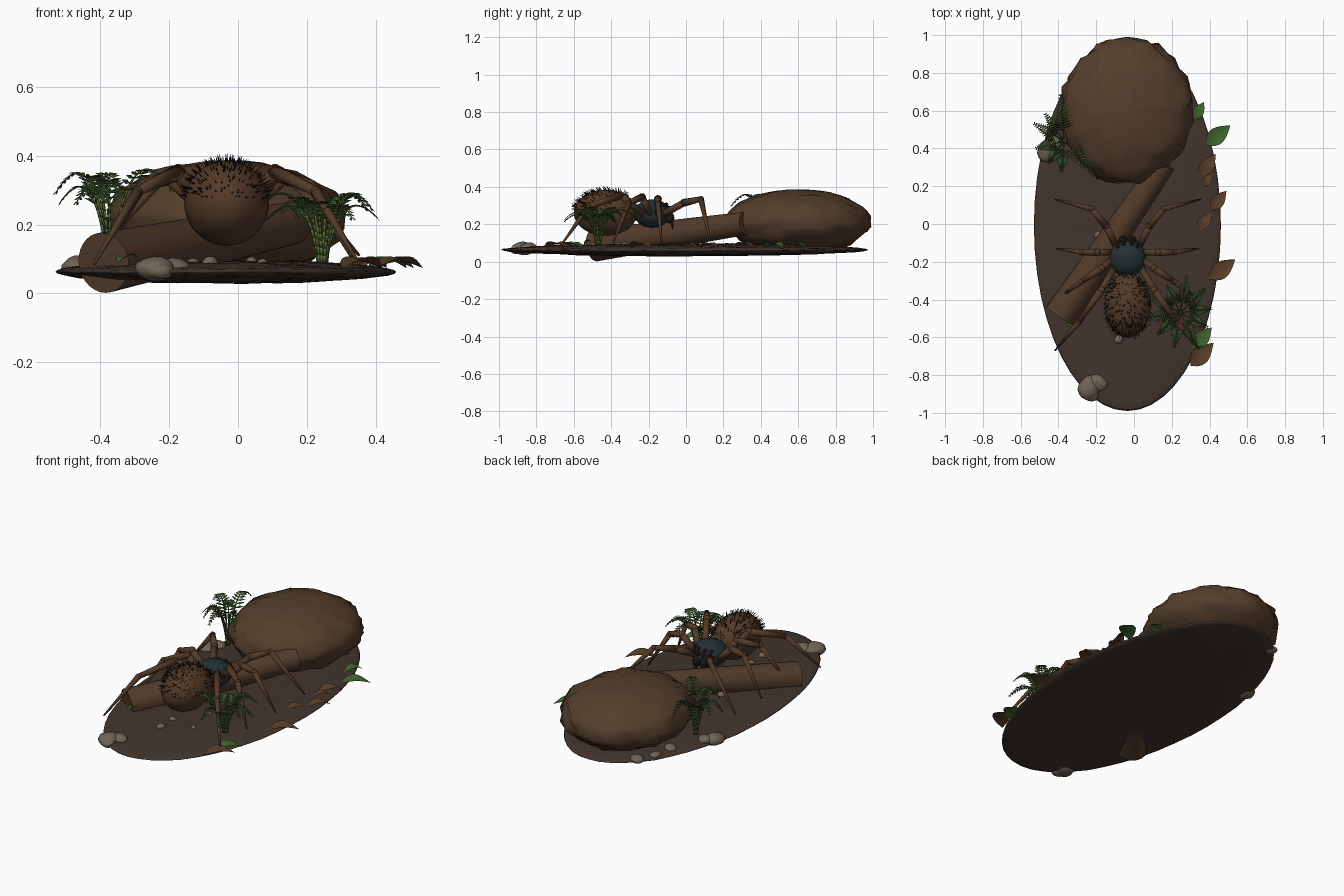
import bpy, bmesh, math, random
from mathutils import Vector, Matrix, noise

if "Cube" in bpy.data.objects:
    bpy.data.objects.remove(bpy.data.objects["Cube"])

random.seed(4)


def mat(name, c):
    m = bpy.data.materials.new(name)
    m.diffuse_color = (*c, 1)
    m.use_nodes = True
    m.node_tree.nodes["Principled BSDF"].inputs["Base Color"].default_value = m.diffuse_color
    return m


SOIL = mat("soil", (0.055, 0.036, 0.026))
EARTH = mat("earth", (0.088, 0.049, 0.024))
BARK = mat("bark", (0.085, 0.045, 0.024))
FUR = mat("fur", (0.085, 0.042, 0.02))
SHELL = mat("shell", (0.017, 0.03, 0.034))
BLACK = mat("black", (0.01, 0.008, 0.007))
STONE = mat("stone", (0.16, 0.125, 0.09))
GREEN = mat("fern_green", (0.035, 0.085, 0.02))
STEM = mat("stem_green", (0.08, 0.13, 0.03))
LEAF = mat("leaf_green", (0.05, 0.13, 0.025))
DRY = mat("leaf_brown", (0.1, 0.05, 0.022))


def finish(bm, name, material, smooth=True):
    me = bpy.data.meshes.new(name)
    bm.to_mesh(me)
    bm.free()
    me.materials.append(material)
    for p in me.polygons:
        p.use_smooth = smooth
    ob = bpy.data.objects.new(name, me)
    bpy.context.collection.objects.link(ob)
    return ob


def ball(bm, c, r, seg=24, rings=14, rot=0):
    m = Matrix.Translation(c) @ Matrix.Rotation(rot, 4, 'Z') @ Matrix.Diagonal((*r, 1))
    return bmesh.ops.create_uvsphere(bm, u_segments=seg, v_segments=rings, radius=1, matrix=m)["verts"]


def rod(bm, a, b, r1, r2, seg=10):
    a, b = Vector(a), Vector(b)
    d = b - a
    m = Matrix.Translation((a + b) / 2) @ d.to_track_quat('Z', 'Y').to_matrix().to_4x4()
    bmesh.ops.create_cone(bm, cap_ends=True, segments=seg, radius1=r1, radius2=r2,
                          depth=d.length, matrix=m)


# ground disc
bm = bmesh.new()
for v in ball(bm, (-0.035, -0.008, 0.063), (0.495, 0.982, 0.033), 48, 20):
    v.co.z += 0.005 * noise.noise(v.co * 9)
finish(bm, "ground", SOIL)

# ridged burrow mound
bm = bmesh.new()
C = Vector((-0.035, 0.6, 0.215))
for v in ball(bm, C, (1, 1, 1), 40, 20):
    d = v.co - C
    flat = math.hypot(d.x, d.y)
    k = 0.97 + flat * (0.09 * noise.noise(d * 5) + 0.02 * random.uniform(-1, 1))
    v.co = C + Vector((d.x * 0.355, d.y * 0.395, d.z * 0.177)) * k
finish(bm, "burrow_mound", EARTH)

# fallen log
bm = bmesh.new()
rod(bm, (-0.39, -0.485, 0.089), (0.16, 0.32, 0.205), 0.088, 0.062, 28)
log = finish(bm, "log", BARK, False)
bpy.context.view_layer.objects.active = log
log.select_set(True)
bpy.ops.object.shade_smooth_by_angle()

# spider body
CX = -0.033
bm = bmesh.new()
ball(bm, (CX, -0.43, 0.262), (0.123, 0.17, 0.123), 32, 20)
ball(bm, (CX, -0.275, 0.26), (0.04, 0.05, 0.04), 16, 10)
finish(bm, "abdomen", FUR)
bm = bmesh.new()
ball(bm, (CX, -0.18, 0.257), (0.098, 0.098, 0.076), 32, 18)
finish(bm, "head_shell", SHELL)
bm = bmesh.new()
for s in (-1, 1):
    for x, y, z, r in ((0.018, -0.088, 0.285, 0.014), (0.05, -0.1, 0.285, 0.012),
                       (0.022, -0.105, 0.305, 0.011), (0.052, -0.12, 0.302, 0.01)):
        ball(bm, (CX + s * x, y, z), (r, r, r), 12, 8)
finish(bm, "eyes", BLACK)
bm = bmesh.new()
for s in (-1, 1):
    ball(bm, (CX + s * 0.025, -0.088, 0.235), (0.022, 0.026, 0.03), 14, 8)
    rod(bm, (CX + s * 0.025, -0.078, 0.222), (CX + s * 0.02, -0.07, 0.175), 0.012, 0.001)
finish(bm, "fangs", BLACK)

# short hairs over the top of the abdomen
bm = bmesh.new()
for i in range(260):
    a, h = random.uniform(0, math.tau), random.uniform(0.1, 1)
    q = math.sqrt(1 - h * h)
    n = Vector((q * math.cos(a), q * math.sin(a), h))
    p = Vector((CX, -0.43, 0.262)) + Vector((n.x * 0.122, n.y * 0.169, n.z * 0.122))
    rod(bm, p, p + (n + Vector((0, -0.5, 0))).normalized() * 0.024, 0.0022, 0.0004, 4)
finish(bm, "abdomen_hairs", BLACK, False)

# eight legs: hip, raised knee, second knee, foot (x measured from body axis)
LEGS = (
    ((0.06, -0.12, 0.255), (0.115, -0.01, 0.315), (0.19, 0.08, 0.335), (0.385, 0.13, 0.11)),
    ((0.08, -0.15, 0.255), (0.165, -0.15, 0.335), (0.245, -0.15, 0.315), (0.375, -0.13, 0.1)),
    ((0.08, -0.19, 0.255), (0.14, -0.235, 0.345), (0.245, -0.305, 0.315), (0.365, -0.39, 0.1)),
    ((0.07, -0.23, 0.255), (0.14, -0.35, 0.355), (0.26, -0.52, 0.295), (0.385, -0.67, 0.085)),
)
for side, label in ((-1, "left"), (1, "right")):
    for i, pts in enumerate(LEGS):
        bm = bmesh.new()
        P = [Vector((CX + side * x, y, z)) for x, y, z in pts]
        R = (0.019, 0.021, 0.016, 0.004)
        for k in range(3):
            rod(bm, P[k], P[k + 1], R[k], R[k + 1] if k == 2 else R[k + 1] * 0.9)
            ball(bm, P[k], (R[k],) * 3, 10, 8)
        finish(bm, f"{label}_leg_{i + 1}", FUR)


# ferns: arching stems with paired leaflets
def fern(name, base, fronds):
    stems, blades = bmesh.new(), bmesh.new()
    base = Vector(base)
    for deg, reach, height in fronds:
        out = Vector((math.cos(math.radians(deg)), math.sin(math.radians(deg)), 0))
        side = Vector((-out.y, out.x, 0))

        def at(t):
            return base + out * (0.012 + reach * t ** 1.5) + Vector((0, 0, height * math.sin(2.25 * t)))
        n = 18
        for i in range(n):
            rod(stems, at(i / n), at((i + 1) / n), 0.0055 - 0.004 * i / n, 0.0055 - 0.004 * (i + 1) / n, 6)
            t = (i + 1) / n
            if t < 0.36:
                continue
            p, fwd = at(t), (at(t) - at(t - 0.05)).normalized()
            L = 0.052 * min(1, 1.35 * (1.08 - t)) + 0.006
            for s in (-1, 1):
                d = (side * s + fwd * 0.5 + Vector((0, 0, -0.15))).normalized()
                w = fwd * 0.0075
                quad = [p, p + d * L * 0.45 - w, p + d * L, p + d * L * 0.45 + w]
                blades.faces.new([blades.verts.new(c) for c in quad])
    finish(stems, name + "_stems", STEM)
    finish(blades, name + "_leaflets", GREEN, False)


fern("front_fern", (0.245, -0.47, 0.09),
     [(i * 36 + 8, 0.15 + 0.035 * (i % 3) / 2, 0.165 + 0.035 * (i * 7 % 4) / 3) for i in range(10)])
fern("back_fern", (-0.37, 0.44, 0.1),
     [(95, 0.23, 0.25), (150, 0.17, 0.25), (195, 0.14, 0.21), (125, 0.16, 0.21),
      (265, 0.15, 0.23), (312, 0.25, 0.26), (235, 0.13, 0.24)])

# fallen leaves: position of stalk, heading, length, colour
for i, (x, y, deg, L, m) in enumerate((
        (0.38, 0.42, 38, 0.165, LEAF), (0.315, 0.55, 60, 0.11, LEAF), (0.35, 0.255, 55, 0.14, DRY),
        (0.36, 0.20, 50, 0.09, DRY), (0.405, 0.075, 50, 0.13, DRY), (0.335, -0.03, 50, 0.12, DRY),
        (0.40, -0.29, 37, 0.17, DRY), (0.31, -0.66, 48, 0.15, LEAF), (0.30, -0.75, 45, 0.17, DRY),
        (-0.35, -0.545, 50, 0.09, LEAF))):
    bm = bmesh.new()
    rows = []
    for k in range(9):
        t = k / 8
        w = L * 0.27 * math.sin(math.pi * t ** 0.8) + 0.0008
        z = 0.018 * math.sin(math.pi * t)
        rows.append([bm.verts.new((L * t, s * w, z + abs(s) * w * 0.35)) for s in (-1, 0, 1)])
    for a, b in zip(rows, rows[1:]):
        for k in (0, 1):
            bm.faces.new((a[k], b[k], b[k + 1], a[k + 1]))
    bm.transform(Matrix.Translation((x, y, 0.074 if x > 0 else 0.09)) @ Matrix.Rotation(math.radians(deg), 4, 'Z'))
    finish(bm, f"fallen_leaf_{i + 1}", m)

# stones and pebbles
for i, (x, y, z, r) in enumerate((
        (-0.24, -0.87, 0.07, 0.065), (-0.19, -0.84, 0.075, 0.05), (-0.23, -0.9, 0.065, 0.045),
        (-0.46, 0.39, 0.075, 0.06), (-0.43, 0.43, 0.08, 0.045), (-0.33, 0.62, 0.075, 0.04),
        (-0.31, 0.73, 0.07, 0.035), (-0.26, 0.83, 0.07, 0.04), (-0.19, -0.06, 0.085, 0.026),
        (-0.08, -0.61, 0.08, 0.028), (-0.08, -0.5, 0.08, 0.024), (-0.13, -0.36, 0.08, 0.024),
        (0.04, -0.33, 0.08, 0.024), (0.07, -0.52, 0.08, 0.022))):
    bm = bmesh.new()
    h = 0.55 if r > 0.03 else 1.0
    c = Vector((x, y, z))
    for v in ball(bm, c, (r, r * 0.85, r * h), 14, 9, random.uniform(0, 3)):
        v.co = c + (v.co - c) * (1 + 0.22 * noise.noise(v.co * 22))
    finish(bm, f"stone_{i + 1}", STONE)
